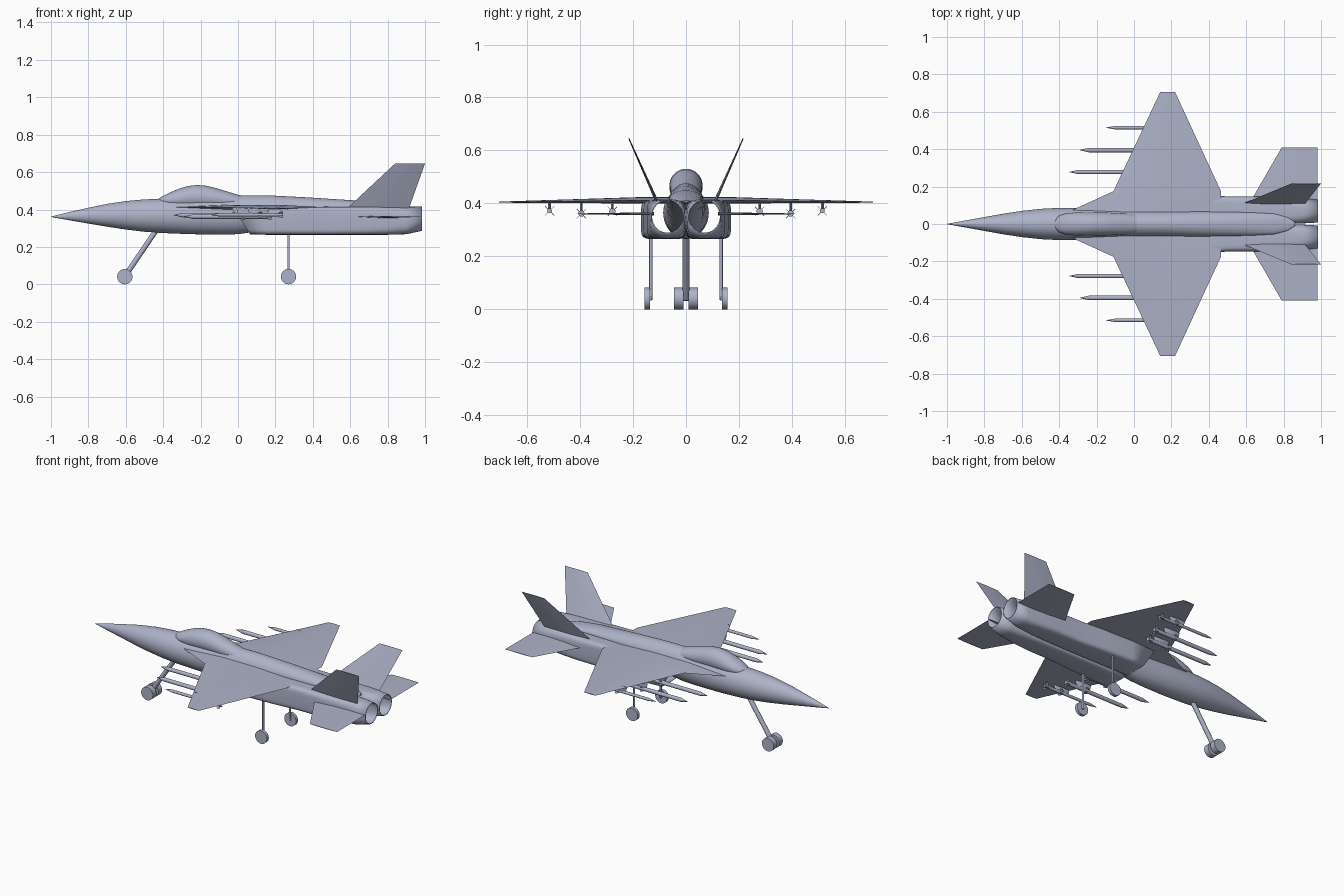
import bpy, bmesh, math
from mathutils import Vector

if "Cube" in bpy.data.objects:
    bpy.data.objects.remove(bpy.data.objects["Cube"])

paint = bpy.data.materials.new("blue grey paint")
paint.use_nodes = True
colour = (0.42, 0.45, 0.58, 1)
paint.diffuse_color = colour
paint.node_tree.nodes["Principled BSDF"].inputs["Base Color"].default_value = colour


def finish(name, bm, mirror=False, shell=0, angle=35):
    bmesh.ops.recalc_face_normals(bm, faces=bm.faces[:])
    mesh = bpy.data.meshes.new(name)
    bm.to_mesh(mesh)
    bm.free()
    mesh.materials.append(paint)
    obj = bpy.data.objects.new(name, mesh)
    bpy.context.collection.objects.link(obj)
    bpy.ops.object.select_all(action='DESELECT')
    obj.select_set(True)
    bpy.context.view_layer.objects.active = obj
    bpy.ops.object.shade_smooth_by_angle(angle=math.radians(angle))
    if shell:
        mod = obj.modifiers.new("Shell", 'SOLIDIFY')
        mod.thickness = shell
    if mirror:
        mod = obj.modifiers.new("Mirror", 'MIRROR')
        mod.use_axis = (False, True, False)
    return obj


def loft(bm, rings, caps=True):
    rows = [[bm.verts.new(p) for p in ring] for ring in rings]
    for a, b in zip(rows, rows[1:]):
        for i in range(len(a)):
            j = (i + 1) % len(a)
            bm.faces.new((a[i], a[j], b[j], b[i]))
    if caps:
        bm.faces.new(rows[0])
        bm.faces.new(rows[-1])


def section(x, y0, y1, z0, z1, power=2, rake=0, n=40):
    """Rounded cross-section across the length of the aircraft."""
    ring = []
    for i in range(n):
        t = 2 * math.pi * i / n
        c, s = math.cos(t), math.sin(t)
        u = math.copysign(abs(c) ** (2 / power), c)
        v = math.copysign(abs(s) ** (2 / power), s)
        ring.append((x - rake * v, (y0 + y1) / 2 + u * (y1 - y0) / 2,
                     (z0 + z1) / 2 + v * (z1 - z0) / 2))
    return ring


def body(name, stations):
    bm = bmesh.new()
    loft(bm, [section(x, -w, w, z0, z1) for x, z0, z1, w in stations])
    return finish(name, bm, angle=50)


def surface(name, ribs, normal):
    """Thin lifting surface: each rib is leading x, trailing x, y, z, thickness."""
    bm = bmesh.new()
    rings = []
    for lead, trail, y, z, thick in ribs:
        shape = ((0, 0), (.35, .5), (.65, .45), (1, 0), (.65, -.45), (.35, -.5))
        rings.append([Vector((lead + (trail - lead) * f, y, z)) + Vector(normal) * thick * h
                      for f, h in shape])
    loft(bm, rings)
    return finish(name, bm, mirror=True, angle=20)


def tube(bm, a, b, r0, r1=None, n=16):
    a, b = Vector(a), Vector(b)
    turn = (b - a).to_track_quat('Z', 'Y')
    ring = [Vector((math.cos(2 * math.pi * i / n), math.sin(2 * math.pi * i / n), 0))
            for i in range(n)]
    loft(bm, [[a + turn @ (p * r0) for p in ring],
              [b + turn @ (p * (r0 if r1 is None else r1)) for p in ring]])


# Fuselage with long nose and tapering spine
body("fuselage", [
    (-1, .36, .362, .001), (-.9, .342, .387, .019), (-.8, .325, .409, .037),
    (-.7, .308, .43, .055), (-.6, .293, .445, .07), (-.5, .281, .454, .081),
    (-.4, .274, .458, .086), (-.25, .268, .46, .086), (-.1, .266, .466, .08),
    (0, .268, .476, .075), (.15, .29, .476, .071), (.35, .35, .466, .067),
    (.62, .385, .449, .062), (.75, .395, .432, .055), (.82, .4, .42, .038),
    (.86, .405, .412, .01)])

# Bubble canopy
body("canopy", [
    (-.425, .43, .457, .02), (-.405, .42, .47, .042), (-.37, .41, .488, .055),
    (-.32, .4, .51, .061), (-.27, .4, .525, .063), (-.22, .4, .531, .063),
    (-.17, .4, .527, .062), (-.12, .4, .515, .06), (-.06, .4, .497, .057),
    (0, .4, .479, .052), (.04, .4, .47, .04)])

# Open engine ducts: boxy raked intakes turning into round nozzles
bm = bmesh.new()
loft(bm, [section(*s) for s in (
    (.02, 0, .165, .266, .408, 6, .045), (.15, 0, .17, .265, .412, 6),
    (.35, 0, .16, .265, .414, 6), (.5, 0, .147, .265, .415, 6),
    (.68, 0, .148, .265, .415, 5), (.8, 0, .142, .265, .415, 4),
    (.9, .003, .136, .268, .415, 3), (.985, .008, .132, .286, .415, 2))], caps=False)
finish("engine_ducts", bm, mirror=True, shell=.004, angle=40)

# Wings with leading edge extensions, tailplanes and canted fins
surface("wings", [(-.37, .465, .05, .412, .024), (-.33, .465, .075, .412, .024),
                  (-.11, .465, .175, .412, .024), (.14, .22, .705, .405, .004)], (0, 0, 1))
surface("tailplanes", [(.62, .98, .12, .361, .012), (.64, .98, .15, .361, .011),
                       (.79, .98, .41, .361, .003)], (0, 0, 1))
surface("tail_fins", [(.585, .915, .11, .408, .012), (.84, 1, .216, .646, .004)],
        (0, .91, -.41))

# Nose landing gear
bm = bmesh.new()
tube(bm, (-.43, 0, .3), (-.605, 0, .042), .014)
tube(bm, (-.605, -.04, .042), (-.605, .04, .042), .01)
finish("nose_gear_leg", bm)
bm = bmesh.new()
tube(bm, (-.605, .01, .041), (-.605, .046, .041), .041, n=32)
finish("nose_wheels", bm, mirror=True)

# Main landing gear
bm = bmesh.new()
tube(bm, (.27, .133, .3), (.27, .133, .035), .006)
tube(bm, (.27, .13, .041), (.27, .15, .041), .008)
finish("main_gear_legs", bm, mirror=True)
bm = bmesh.new()
tube(bm, (.27, .136, .041), (.27, .156, .041), .041, n=32)
finish("main_wheels", bm, mirror=True)


# Missiles with cross fins, hung on short pylons
def missile(name, x0, x1, y, z, r):
    bm = bmesh.new()
    tube(bm, (x0, y, z), (x0 + .05, y, z), .001, r)
    tube(bm, (x0 + .05, y, z), (x1, y, z), r)
    for x, chord, span in ((x0 + .6 * (x1 - x0), .045, .02), (x1 - .04, .04, .025)):
        for k in range(4):
            t = math.pi * (k + .5) / 2
            d = Vector((0, math.cos(t), math.sin(t)))
            side = Vector((0, -d.z, d.y)) * .001
            root = Vector((x, y, z))
            tip = d * span
            outline = [root, root + tip + Vector((chord * .7, 0, 0)),
                       root + tip + Vector((chord, 0, 0)), root + Vector((chord, 0, 0))]
            loft(bm, [[p + side for p in outline], [p - side for p in outline]])
    finish(name, bm, mirror=True)

    bm = bmesh.new()
    middle = max(.03, x1 - .13)
    loft(bm, [[(middle + dx * w, y + dy, h) for dx, dy in
               ((-.06, 0), (-.03, -.005), (.05, -.005), (.06, 0), (.05, .005), (-.03, .005))]
              for h, w in ((z, .8), (.41, 1))])
    finish(name.replace("missiles", "pylons"), bm, mirror=True)


missile("inner_missiles", -.345, .13, .278, .37, .012)
missile("middle_missiles", -.29, .18, .395, .362, .012)
missile("outer_missiles", -.15, .24, .515, .372, .009)
